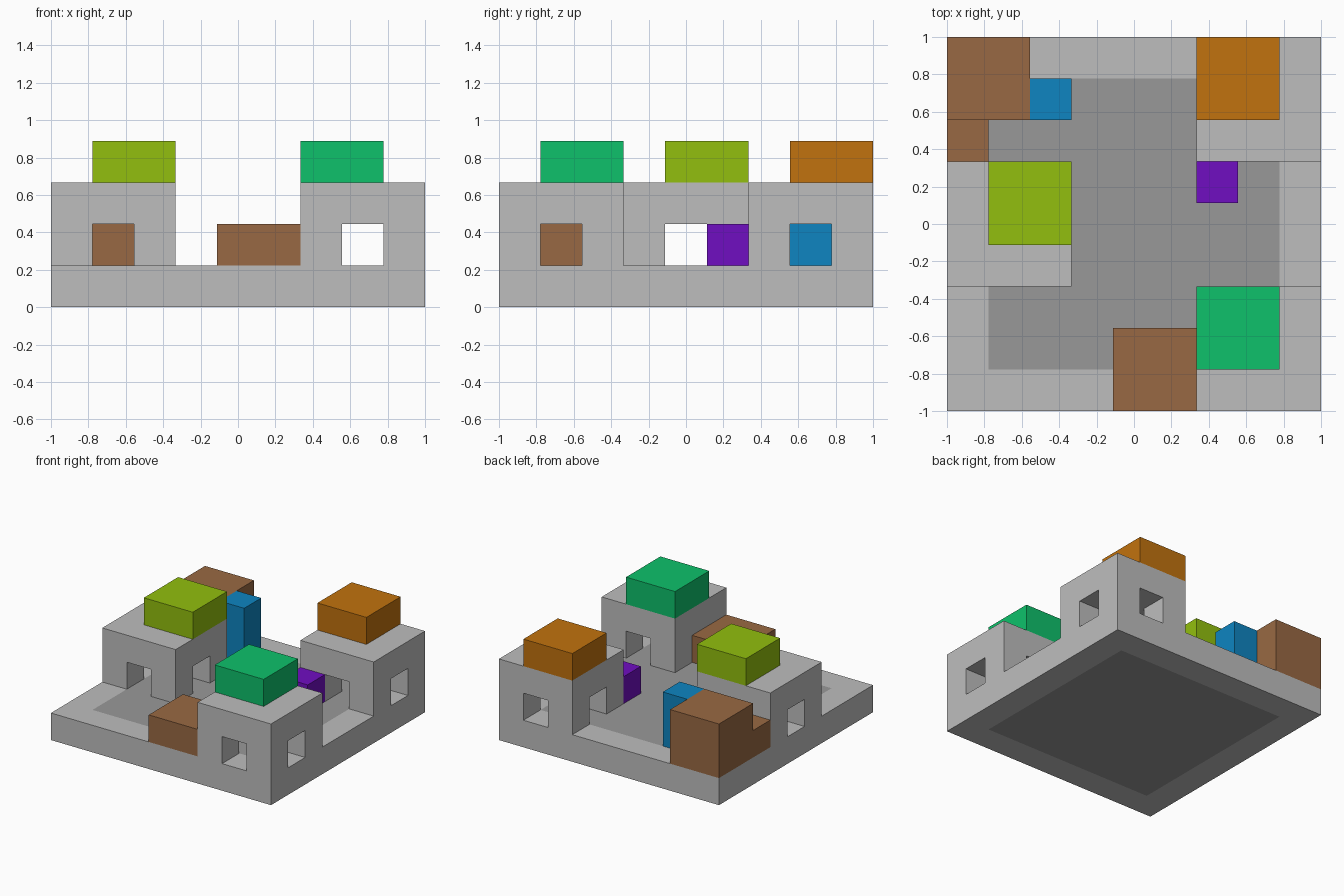
import bpy
import bmesh
from mathutils import Vector

cube = bpy.data.objects.get("Cube")
if cube:
    bpy.data.objects.remove(cube, do_unlink=True)

U = 2 / 9  # one grid cell; the whole model sits on a 9 x 9 cell plan


def srgb(r, g, b):
    """Convert 0-255 sRGB to a linear RGBA colour."""
    lin = [c / 12.92 if c <= 0.04045 else ((c + 0.055) / 1.055) ** 2.4
           for c in (r / 255, g / 255, b / 255)]
    return (*lin, 1.0)


def material(name, rgb):
    mat = bpy.data.materials.new(name)
    mat.use_nodes = True
    mat.diffuse_color = srgb(*rgb)
    mat.node_tree.nodes["Principled BSDF"].inputs["Base Color"].default_value = srgb(*rgb)
    return mat


stone = material("light grey stone", (190, 190, 190))
paving = material("dark grey paving", (153, 153, 153))
brown = material("brown", (153, 105, 67))
lime = material("lime", (146, 191, 14))
green = material("green", (14, 193, 107))
orange = material("orange", (193, 114, 14))
blue = material("blue", (14, 133, 193))
purple = material("purple", (112, 14, 193))


def finish(bm, name, *mats):
    bmesh.ops.recalc_face_normals(bm, faces=bm.faces)
    mesh = bpy.data.meshes.new(name)
    bm.to_mesh(mesh)
    bm.free()
    for mat in mats:
        mesh.materials.append(mat)
    obj = bpy.data.objects.new(name, mesh)
    bpy.context.collection.objects.link(obj)
    return obj


def box_mesh(cell, size):
    """Box from its lowest corner cell and its size, both in cells."""
    bm = bmesh.new()
    bmesh.ops.create_cube(bm, size=1)
    for v in bm.verts:
        v.co = Vector([(c + (p + 0.5) * s) * U for c, p, s in zip(cell, v.co, size)])
        v.co -= Vector((1, 1, 0))
    return bm


def block(name, cell, size, mat):
    return finish(box_mesh(cell, size), name, mat)


def house(name, col, row):
    """3 x 3 house: a roof slab on four corner pillars, leaving a crossed passage."""
    bm = bmesh.new()
    bmesh.ops.create_grid(bm, x_segments=3, y_segments=3, size=1.5 * U)
    corners = [f for f in bm.faces
               if all(abs(c) > 0.5 * U for c in f.calc_center_median()[:2])]
    # Roof slab
    top = bmesh.ops.extrude_face_region(bm, geom=bm.faces[:])["geom"]
    bmesh.ops.translate(bm, vec=(0, 0, U),
                        verts=[g for g in top if isinstance(g, bmesh.types.BMVert)])
    # Corner pillars
    for face in corners:
        foot = bmesh.ops.extrude_face_region(bm, geom=[face])["geom"]
        bmesh.ops.translate(bm, vec=(0, 0, -U),
                            verts=[g for g in foot if isinstance(g, bmesh.types.BMVert)])
        if face.is_valid:
            bm.faces.remove(face)
    bmesh.ops.recalc_face_normals(bm, faces=bm.faces)
    bmesh.ops.dissolve_limit(bm, angle_limit=0.01, verts=bm.verts, edges=bm.edges)
    bmesh.ops.translate(bm, verts=bm.verts,
                        vec=((col + 1.5) * U - 1, (row + 1.5) * U - 1, 2 * U))
    return finish(bm, name, stone)


# Base slab with an inset dark square on its top and underside
bm = box_mesh((0, 0, 0), (9, 9, 1))
bm.normal_update()
caps = [f for f in bm.faces if abs(f.normal.z) > 0.9]
bmesh.ops.inset_individual(bm, faces=caps, thickness=U, use_even_offset=True)
for f in caps:
    f.material_index = 1
finish(bm, "base", stone, paving)

# Houses
house("left_house", 0, 3)
house("front_house", 6, 0)
house("back_house", 6, 6)

# Coloured roof blocks
block("left_house_roof_block", (1, 4, 3), (2, 2, 1), lime)
block("front_house_roof_block", (6, 1, 3), (2, 2, 1), green)
block("back_house_roof_block", (6, 7, 3), (2, 2, 1), orange)

# Loose blocks on the base
block("tall_corner_block", (0, 7, 1), (2, 2, 2), brown)
block("low_corner_block", (0, 6, 1), (1, 1, 1), brown)
block("front_block", (4, 0, 1), (2, 2, 1), brown)
block("tall_post", (2, 7, 1), (1, 1, 2), blue)
block("courtyard_block", (6, 5, 1), (1, 1, 1), purple)
